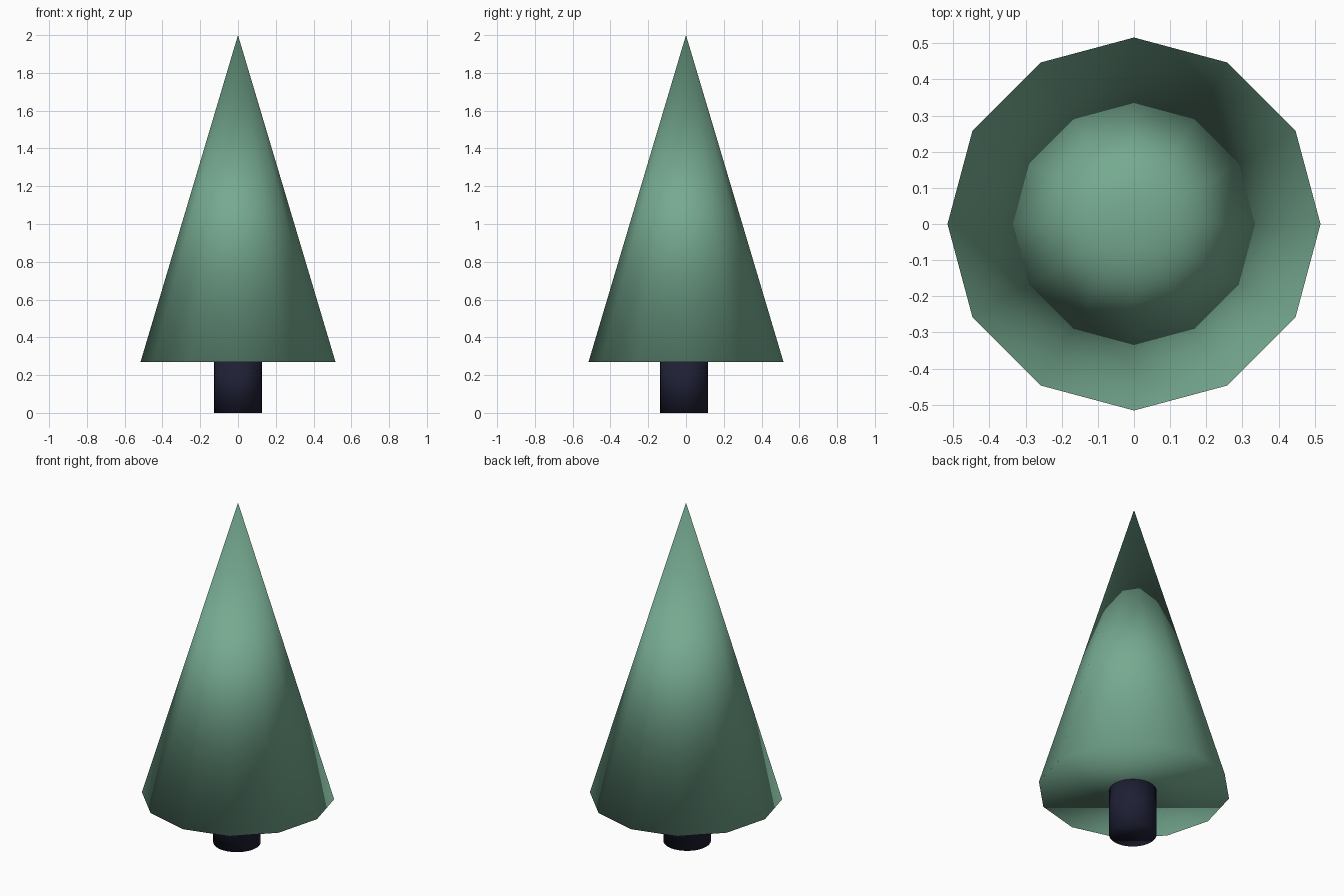
import bpy

if "Cube" in bpy.data.objects:
    bpy.data.objects.remove(bpy.data.objects["Cube"])


def colour(obj, name, rgb):
    mat = bpy.data.materials.new(name)
    mat.diffuse_color = (*rgb, 1.0)
    mat.use_nodes = True
    mat.node_tree.nodes["Principled BSDF"].inputs["Base Color"].default_value = mat.diffuse_color
    obj.data.materials.append(mat)


BASE_Z, TOP_Z = 0.27, 2.0

# Foliage: closed 12-sided cone, smooth shaded across the rim as well
bpy.ops.mesh.primitive_cone_add(
    vertices=12, radius1=0.516, radius2=0.0, depth=TOP_Z - BASE_Z,
    end_fill_type='NGON', location=(0, 0, (BASE_Z + TOP_Z) / 2))
foliage = bpy.context.object
foliage.name = "foliage"
bpy.ops.object.shade_smooth()
colour(foliage, "foliage_green", (0.18, 0.40, 0.28))

# Trunk: short round post, set slightly forward, top tucked into the foliage
TRUNK_H = 0.30
bpy.ops.mesh.primitive_cylinder_add(
    vertices=32, radius=0.127, depth=TRUNK_H, location=(0, -0.01, TRUNK_H / 2))
trunk = bpy.context.object
trunk.name = "trunk"
bpy.ops.object.shade_smooth()
colour(trunk, "trunk_dark", (0.013, 0.014, 0.034))
